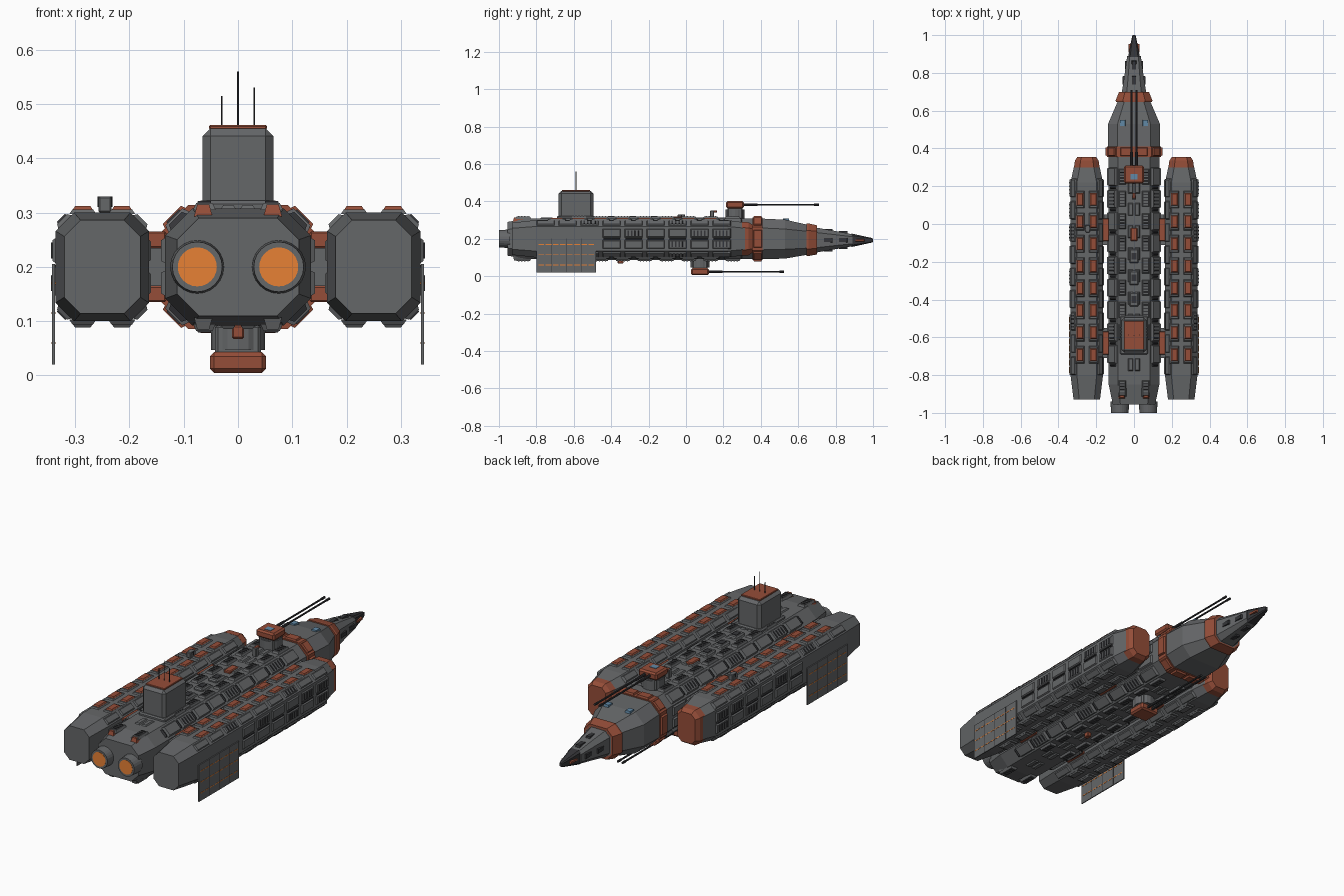
import bpy, bmesh, math, random
from mathutils import Vector

if "Cube" in bpy.data.objects:
    bpy.data.objects.remove(bpy.data.objects["Cube"])
random.seed(4)

def material(name, rgb):
    m = bpy.data.materials.new(name)
    m.diffuse_color = (*rgb, 1)
    m.use_nodes = True
    m.node_tree.nodes["Principled BSDF"].inputs["Base Color"].default_value = m.diffuse_color
    return m

GREY = material("hull_grey", (0.13, 0.135, 0.14))
DARK = material("vent_dark", (0.035, 0.036, 0.04))
RED = material("rust_red", (0.30, 0.075, 0.04))
GLOW = material("engine_orange", (0.80, 0.22, 0.035))
BLUE = material("window_blue", (0.12, 0.25, 0.38))

def finish(name, bm, mat, mirror=False, bevel=0):
    bmesh.ops.recalc_face_normals(bm, faces=bm.faces)
    me = bpy.data.meshes.new(name)
    bm.to_mesh(me)
    bm.free()
    ob = bpy.data.objects.new(name, me)
    bpy.context.collection.objects.link(ob)
    me.materials.append(mat)
    if bevel:
        b = ob.modifiers.new("bevel", 'BEVEL')
        b.width, b.segments = bevel, 1
    if mirror:
        ob.modifiers.new("mirror", 'MIRROR').use_mirror_merge = False
    return ob

def octagon(hw, hh, c):
    return [(hw, c - hh), (hw, hh - c), (hw - c, hh), (c - hw, hh),
            (-hw, hh - c), (-hw, c - hh), (c - hw, -hh), (hw - c, -hh)]

def loft(name, stations, mat=GREY, cx=0, mirror=False):
    """Octagonal body; each station is (y, z centre, half width, half height, chamfer)."""
    bm = bmesh.new()
    rings = [[bm.verts.new((cx + x, y, cz + z)) for x, z in octagon(hw, hh, c)]
             for y, cz, hw, hh, c in stations]
    for a, b in zip(rings, rings[1:]):
        for i in range(8):
            bm.faces.new((a[i], a[(i + 1) % 8], b[(i + 1) % 8], b[i]))
    bm.faces.new(rings[0])
    bm.faces.new(rings[-1])
    return finish(name, bm, mat, mirror)

def box(name, size, loc, mat=GREY, bevel=0, mirror=False):
    bm = bmesh.new()
    bmesh.ops.create_cube(bm, size=1)
    for v in bm.verts:
        v.co = Vector([v.co[i] * size[i] + loc[i] for i in range(3)])
    return finish(name, bm, mat, mirror, bevel)

def rod(name, r, a, b, mat=DARK, sides=8, mirror=False, r2=None):
    a, b = Vector(a), Vector(b)
    bm = bmesh.new()
    bmesh.ops.create_cone(bm, cap_ends=True, segments=sides, radius1=r,
                          radius2=r if r2 is None else r2, depth=(b - a).length)
    q = (b - a).to_track_quat('Z', 'Y')
    for v in bm.verts:
        v.co = q @ v.co + (a + b) / 2
    return finish(name, bm, mat, mirror)

# Surface detail: raised pads collected into one mesh per kind
groups = {}

def pad(key, sec, facet, t, y, w, l, h, base=0.0, inset=0.006):
    """Raised plate on an octagon facet; sec = (cx, cz, hw, hh, chamfer)."""
    bm = groups.setdefault(key, bmesh.new())
    p = [Vector((sec[0] + x, 0, sec[1] + z)) for x, z in octagon(*sec[2:])]
    a, b = p[facet], p[(facet + 1) % 8]
    u = (b - a).normalized()
    n = Vector((u.z, 0, -u.x))
    o = (a + b) / 2 + u * t + Vector((0, y, 0))
    rows = []
    for k, d in ((base - 0.003, 0), (h, min(inset, w / 4))):
        rows.append([bm.verts.new(o + u * (sx * (w / 2 - d)) + Vector((0, sy * (l / 2 - d), 0)) + n * k)
                     for sx, sy in ((-1, -1), (1, -1), (1, 1), (-1, 1))])
    lo, hi = rows
    bm.faces.new(lo)
    bm.faces.new(hi)
    for i in range(4):
        bm.faces.new((lo[i], lo[(i + 1) % 4], hi[(i + 1) % 4], hi[i]))

def vent(part, sec, facet, t, y, w, l, h):
    pad(part + "_plates", sec, facet, t, y, w, l, h)
    for i in range(4):
        pad(part + "_vents", sec, facet, t, y + (i - 1.5) * l * 0.19, w * 0.62, l * 0.09, h + 0.003, h, 0.001)

HULL = (0, 0.2, 0.134, 0.108, 0.05)
POD = (0.25, 0.2, 0.086, 0.1, 0.034)

# Main bodies
loft("main_hull", [(-0.955, .2, .112, .09, .04), (-0.85, .2, *HULL[2:]), (0.36, .2, *HULL[2:])])
loft("forward_hull", [(0.36, .2, .138, .11, .05), (0.53, .198, .137, .104, .05), (0.65, .195, .086, .08, .035),
                      (0.70, .193, .07, .07, .028)])
loft("nose_cone", [(0.70, .193, .064, .066, .026), (0.79, .193, .05, .05, .02), (0.89, .192, .036, .032, .013)])
loft("nose_tip", [(0.885, .192, .031, .036, .01), (0.99, .192, .011, .013, .004), (1.0, .192, .007, .009, .003)], DARK)
loft("nose_collar", [(0.645, .195, .096, .087, .038), (0.655, .195, .097, .087, .038), (0.70, .194, .079, .078, .032)], RED)
loft("hull_collar", [(0.355, .2, .142, .114, .05), (0.41, .2, .142, .113, .05)], RED)
loft("side_pod", [(-0.93, .2, .07, .086, .03), (-0.8, .2, *POD[2:]), (0.22, .2, *POD[2:]), (0.34, .2, .06, .084, .03)],
     cx=0.25, mirror=True)
loft("pod_cap", [(0.30, .2, .067, .09, .03), (0.335, .2, .063, .088, .03), (0.355, .2, .05, .075, .022)],
     RED, 0.25, True)

# Raised collar segments
for f, w in ((0, .10), (1, .06), (7, .06)):
    pad("collar_segments", HULL, f, 0, .383, w, .052, .018)
for f in (2, 6):
    pad("collar_segments", HULL, f, -.04 if f == 2 else .04, .383, .07, .052, .014)

# Repeating plating along hull and pods
for i in range(9):
    y = 0.25 - i * 0.1175
    red_y = y - 0.12
    for f, s in ((2, -1), (6, 1)):
        vent("hull", HULL, f, s * .062, y - 0.18 * (i == 8), .042, .085, .010)
        pad("hull_plates", HULL, f, s * .018, y - .055, .03, .07, .006)
        # two columns of plates on pod top and bottom, rusty lids on the top
        if i < 8:
            for t in (-.036, .036):
                pad("pod_plates", POD, f, t, red_y, .05, .096, .006)
                pad("pod_lids" if f == 2 else "pod_plates", POD, f, t, red_y, .040, .070, .012, .006)
    for f in (1, 7):
        (vent if i % 3 == 1 else lambda p, *a: pad(p + "_plates", *a))("hull", HULL, f, 0, y, .056, .1, .013)
        pad("hull_vents", HULL, f, 0, y - .058, .045, .016, .009)
        (vent if i % 4 == 2 else lambda p, *a: pad(p + "_plates", *a))("pod", POD, f, 0, y - .06, .038, .1, .007)
        pad("pod_plates", POD, 3 if f == 1 else 5, 0, y - .06, .038, .1, .007)
    for t in (-.03, .03):
        pad("hull_plates", HULL, 0, t, y, .05, .1, .008)
        pad("pod_plates", POD, 4, t, y - .06, .045, .1, .004)
        if i < 6:  # outer pod flank ahead of the radiator fin
            if random.random() < .25:
                vent("pod", POD, 0, t, y - .06, .05, .1, .005)
            else:
                pad("pod_plates", POD, 0, t, y - .06, .05, .1, .006)
    if i < 6:
        pad("pod_vents", POD, 0, 0, y - .06, .008, .09, .005)

# Rear hatches, nose windows and side vents
for f, s in ((2, -1), (6, 1)):
    pad("rear_hatches" if f == 2 else "hull_plates", HULL, f, s * .064, -.895, .034, .06, .007, -.012)
pad("windows", (0, .2, .137, .105, .05), 2, -.06, .535, .03, .035, .004, -.01, .002)
for y, hw in ((.76, .055), (.84, .043)):
    for f in (0, 2, 6):
        pad("nose_vents", (0, .193, hw, hw, .02), f, 0, y, .026, .05, .005, -.006, .003)
pad("nose_markers", (0, .192, .025, .027, .01), 0, 0, .93, .014, .05, .004, -.006, .002)

mats = {"plates": GREY, "vents": DARK, "lids": RED, "segments": RED, "hatches": RED, "windows": BLUE, "markers": RED}
for key, bm in groups.items():
    finish(key, bm, mats[key.split("_")[-1]], True)

# Centreline fittings
for y in (-.17, -.285, -.4):
    box("spine_block", (.05, .075, .022), (0, y, .309), GREY, .006)
    box("spine_block_vent", (.028, .035, .004), (0, y, .321), DARK)
box("spine_hatch", (.036, .07, .02), (0, -.055, .31), RED, .004)
box("keel_hatch", (.022, .03, .025), (0, -.35, .08), RED, .003)
box("sensor_post", (.022, .022, .045), (0, .14, .328), GREY, .003)
box("sensor_head", (.016, .03, .012), (0, .15, .346), RED, .002)
box("pod_sensor", (.024, .04, .03), (-.245, -.025, .315), GREY, .003)
rod("pod_sensor_drum", .014, (-.245, -.025, .31), (-.245, -.025, .33), DARK)

# Links between hull and pods
for y in (-.63, -.03):
    box("pod_link", (.05, .16, .07), (.15, y, .2), GREY, 0, True)
    for z in (.25, .15):
        box("pod_link_clamp", (.04, .12, .03), (.152, y, z), RED, .003, True)

# Command tower
box("tower_base", (.15, .205, .02), (0, -.588, .312), GREY, .006)
loft_top = box("command_tower", (.13, .185, .155), (0, -.588, .3775), GREY, .014)
box("tower_roof", (.106, .15, .008), (0, -.588, .457), RED, .002)
for x, top in ((-.03, .515), (0, .56), (.03, .53)):
    rod("antenna", .002, (x, -.588, .455), (x, -.588, top), DARK, 6)

# Gun turrets, above and below
def turret(y, z, base_z, tip):
    rod("turret_ring", .05, (0, y, base_z), (0, y, (base_z + z * 2) / 3), GREY, 16)
    box("turret_neck", (.085, .08, abs(z - base_z)), (0, y, (z + base_z) / 2), GREY, .006)
    box("turret_head", (.104, .096, .038), (0, y, z), RED, .008)
    for x in (-.013, .013):
        rod("gun_barrel", .0045, (x, y + .04, z), (x, tip, z), DARK)
        rod("gun_sleeve", .007, (x, y + .04, z), (x, y + .12, z), DARK)
        rod("gun_muzzle", .006, (x, tip - .025, z), (x, tip, z), DARK)

turret(.262, .382, .306, .71)
turret(.075, .024, .094, .525)
box("turret_window", (.035, .03, .004), (0, .25, .401), BLUE)

# Engines
rod("engine_nozzle", .046, (.075, -1.0, .2), (.075, -.94, .2), GREY, 24, True, .05)
rod("engine_glow", .036, (.075, -1.001, .2), (.075, -.98, .2), GLOW, 24, True)

# Radiator fins
box("radiator_fin", (.005, .32, .185), (.340, -.64, .1125), GREY, 0, True)
box("fin_bracket", (.012, .26, .03), (.335, -.64, .185), GREY, 0, True)
for z in (.06, .115, .17):
    for k in range(8):
        box("fin_strip", (.007, .03, .004), (.340, -.64 + (k - 3.5) * .038, z), GLOW, 0, True)
for y in (-.72, -.64, -.56):
    box("fin_seam", (.006, .003, .18), (.340, y, .1125), DARK, 0, True)
